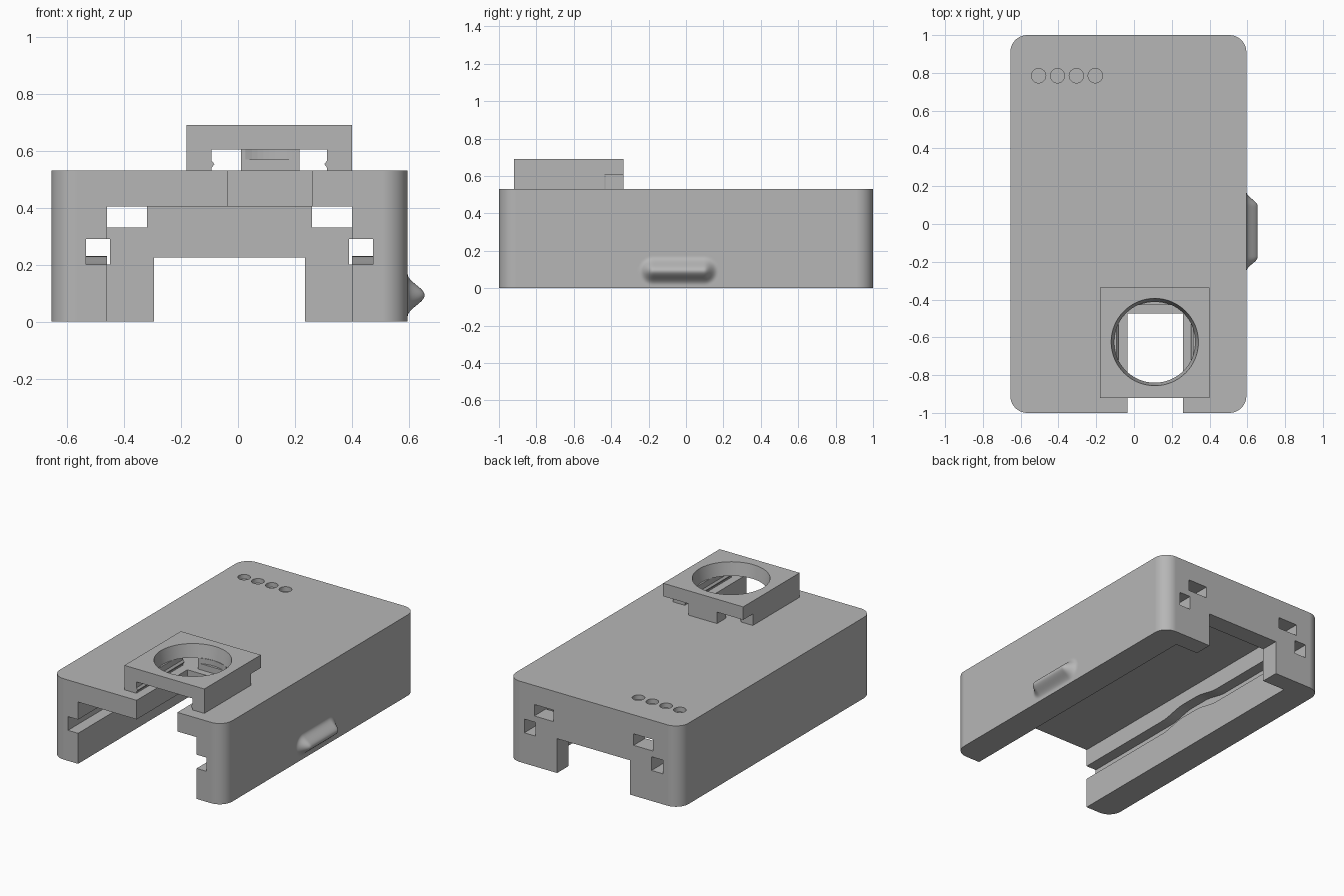
import bpy, bmesh, math
from mathutils import Matrix

cube = bpy.data.objects.get("Cube")
if cube:
    bpy.data.objects.remove(cube, do_unlink=True)

grey = bpy.data.materials.new("light grey plastic")
grey.use_nodes = True
COLOUR = (0.47, 0.47, 0.47, 1)
grey.diffuse_color = COLOUR
grey.node_tree.nodes["Principled BSDF"].inputs["Base Color"].default_value = COLOUR


def finish(name, bm):
    """Turn a bmesh into a named object."""
    bmesh.ops.recalc_face_normals(bm, faces=bm.faces)
    mesh = bpy.data.meshes.new(name)
    bm.to_mesh(mesh)
    bm.free()
    mesh.materials.append(grey)
    obj = bpy.data.objects.new(name, mesh)
    bpy.context.collection.objects.link(obj)
    return obj


def box(name, x, y, z, radius=0):
    """Box from ranges, with optional rounded upright edges."""
    bm = bmesh.new()
    bmesh.ops.create_cube(bm, size=1)
    for v in bm.verts:
        for i, (lo, hi) in enumerate((x, y, z)):
            v.co[i] = lo if v.co[i] < 0 else hi
    if radius:
        upright = [e for e in bm.edges
                   if abs(e.verts[0].co.z - e.verts[1].co.z) > 0.01]
        bmesh.ops.bevel(bm, geom=upright, offset=radius, segments=10,
                        profile=0.5, affect='EDGES')
    return finish(name, bm)


def cone(name, x, y, z, r_low, r_high, sides=64):
    """Upright cone or cylinder over a height range."""
    bm = bmesh.new()
    bmesh.ops.create_cone(bm, cap_ends=True, segments=sides, radius1=r_low,
                          radius2=r_high, depth=z[1] - z[0],
                          matrix=Matrix.Translation((x, y, sum(z) / 2)))
    return finish(name, bm)


def loft(name, sections):
    """Solid skinned over closed sections."""
    bm = bmesh.new()
    rings = [[bm.verts.new(p) for p in s] for s in sections]
    n = len(rings[0])
    for a, b in zip(rings, rings[1:]):
        for i in range(n):
            j = (i + 1) % n
            bm.faces.new((a[i], a[j], b[j], b[i]))
    bm.faces.new(rings[0])
    bm.faces.new(rings[-1])
    return finish(name, bm)


def cut(target, cutter):
    cutter.hide_render = True
    mod = target.modifiers.new("cut", 'BOOLEAN')
    mod.operation = 'DIFFERENCE'
    mod.solver = 'EXACT'
    mod.object = cutter
    bpy.context.view_layer.objects.active = target
    bpy.ops.object.modifier_apply(modifier=mod.name)
    bpy.data.objects.remove(cutter, do_unlink=True)


def smooth(obj, degrees=30):
    bpy.ops.object.select_all(action='DESELECT')
    obj.select_set(True)
    bpy.context.view_layer.objects.active = obj
    bpy.ops.object.shade_smooth_by_angle(angle=math.radians(degrees))
    mod = obj.modifiers.new("flat face normals", 'WEIGHTED_NORMAL')
    mod.keep_sharp = True


def rise(y):
    """Height of the gentle hump halfway along the side grooves."""
    d = max(0, abs(y + 0.02) - 0.06) / 0.2
    return 0.03 * (0.5 + 0.5 * math.cos(math.pi * min(d, 1)))


MID = -0.03  # centre line of the housing

# Housing shell with the long channel
housing = box("housing", (-0.655, 0.595), (-1, 1), (0, 0.53), 0.09)
cut(housing, box("channel", (-0.46, 0.40), (-1.1, 0.88), (-0.1, 0.405)))
cut(housing, box("rear_opening", (-0.295, 0.235), (0.8, 1.1), (-0.1, 0.225)))
cut(housing, box("top_slot", (-0.035, 0.26), (-1.1, -0.475), (0.35, 0.6)))

# Rear windows and wavy grooves on both sides
ys = [-1.1] + [-0.3 + 0.02 * i for i in range(29)] + [1.1]
for s in (-1, 1):
    window = sorted((MID + s * 0.29, MID + s * 0.43))
    cut(housing, box("window", window, (0.84, 1.1), (0.33, 0.405)))
    inner, outer = MID + s * 0.42, MID + s * 0.503
    cut(housing, loft("groove", [
        [(inner, y, 0.2 + rise(y)), (outer, y, 0.2 + rise(y)),
         (outer, y, 0.29 + rise(y)), (inner, y, 0.29 + rise(y))] for y in ys]))

# Row of shallow round recesses
for i in range(4):
    cut(housing, cone("recess", -0.505 + 0.1 * i, 0.785, (0.5, 0.6),
                      0.038, 0.038, 32))
smooth(housing)

# Rounded catch on the left side
bm = bmesh.new()
rows, cols = 24, 56
grid = []
for i in range(rows + 1):
    z = 0.01 + 0.165 * i / rows
    row = []
    for j in range(cols + 1):
        y = -0.26 + 0.44 * j / cols
        dy = max(0, abs(y + 0.04) - 0.135)
        d = min(1, math.hypot(dy, z - 0.093) / 0.08)
        x = 0.595 + 0.06 * (0.5 + 0.5 * math.cos(math.pi * d)) ** 1.2
        row.append(bm.verts.new((x, y, z)))
    grid.append(row)
for a, b in zip(grid, grid[1:]):
    for j in range(cols):
        bm.faces.new((a[j], a[j + 1], b[j + 1], b[j]))
catch = finish("side_catch", bm)
if catch.data.polygons[0].normal.x < 0:
    catch.data.flip_normals()
smooth(catch, 60)

# Raised lens holder: plate with a tapered round hole
HX, HY = 0.11, -0.625
holder = box("holder_plate", (-0.18, 0.40), (-0.92, -0.335), (0.605, 0.69))
cut(holder, cone("holder_hole", HX, HY, (0.55, 0.70), 0.205, 0.233))
smooth(holder)

# Side rails with a small inner snap ridge
for s, name in ((-1, "right_rail"), (1, "left_rail")):
    profile = [(0.29, 0.53), (0.203, 0.53), (0.203, 0.54), (0.193, 0.553),
               (0.203, 0.566), (0.203, 0.605), (0.29, 0.605)]
    loft(name, [[(HX + s * x, y, z) for x, z in profile]
                for y in (-0.92, -0.435)])

# Rear stop tab
stop = box("rear_stop", (0.01, 0.215), (-0.43, -0.335), (0.53, 0.605))
cut(stop, cone("stop_cutter", HX, HY, (0.57, 0.7), 0.212, 0.212))
